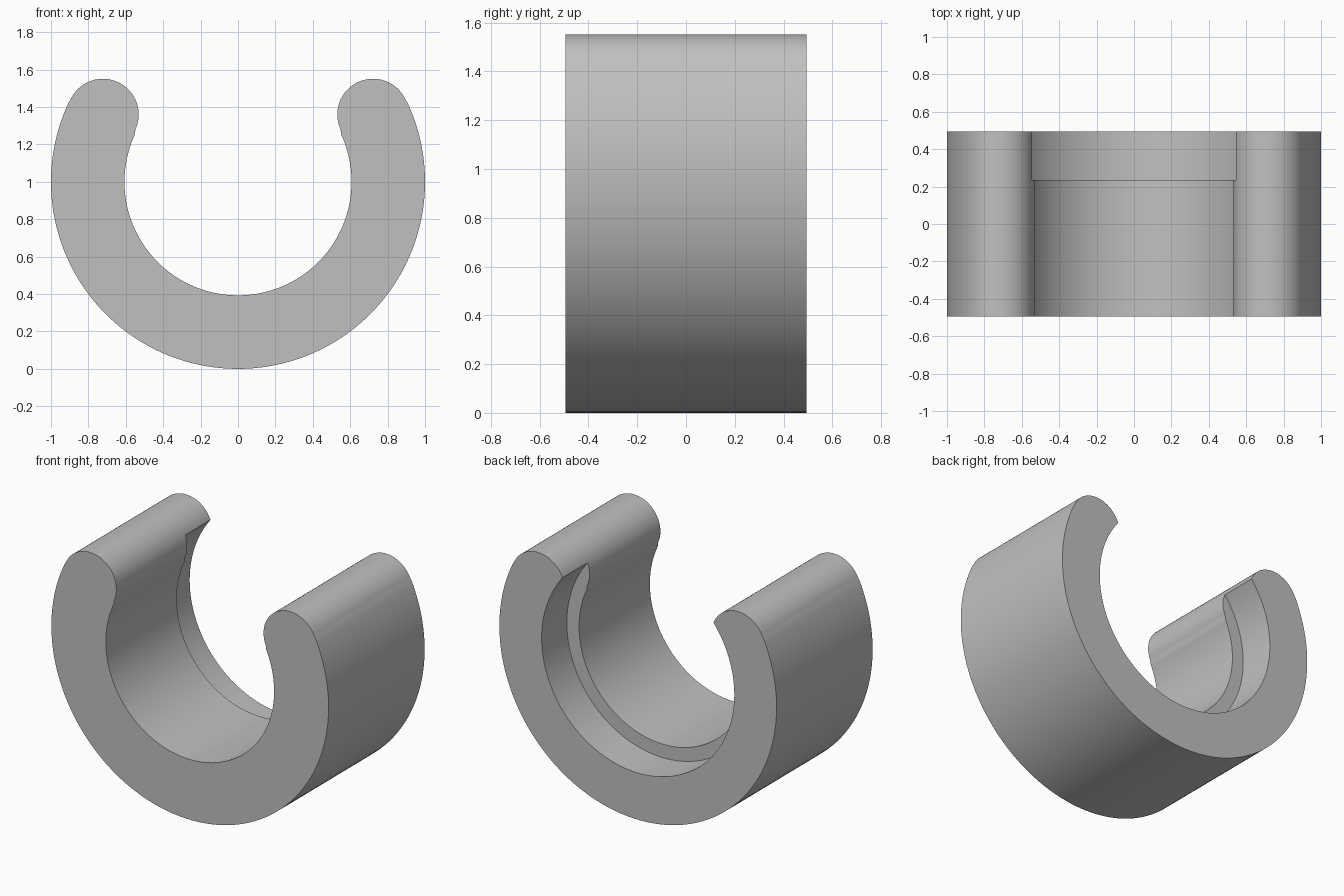
import bpy, bmesh
from math import cos, sin, radians
from mathutils import Vector, Matrix

if "Cube" in bpy.data.objects:
    bpy.data.objects.remove(bpy.data.objects["Cube"])

OUTER, INNER, RECESS = 1.0, 0.607, 0.695
HALF_DEPTH, LEDGE_Y = 0.495, 0.235
TIP, TIP_R = (0.722, 1.36), 0.191

grey = bpy.data.materials.new("plain grey")
grey.use_nodes = True
colour = (0.53, 0.53, 0.53, 1)
grey.diffuse_color = colour
grey.node_tree.nodes["Principled BSDF"].inputs["Base Color"].default_value = colour


def arc(centre, radius, start, end, steps):
    """Points on an arc in the xz plane, angles in degrees."""
    angles = [radians(start + (end - start) * i / steps) for i in range(steps + 1)]
    return [(centre[0] + radius * cos(a), centre[1] + radius * sin(a)) for a in angles]


# Half outline: outer wall, rounded tip, inner wall
half = (arc((0, 1), OUTER, -90, 25.2, 64)
        + arc(TIP, TIP_R, 24, 205, 40)
        + arc((0, 1), INNER, 25, -90, 64))
outline = half + [(-x, z) for x, z in reversed(half[1:-1])]

# Open ring body extruded along y
bm = bmesh.new()
face = bm.faces.new([bm.verts.new((x, -HALF_DEPTH, z)) for x, z in outline])
extruded = bmesh.ops.extrude_face_region(bm, geom=[face])["geom"]
bmesh.ops.translate(bm, vec=Vector((0, 2 * HALF_DEPTH, 0)),
                    verts=[g for g in extruded if isinstance(g, bmesh.types.BMVert)])
bmesh.ops.recalc_face_normals(bm, faces=bm.faces)
mesh = bpy.data.meshes.new("open_ring")
bm.to_mesh(mesh)
bm.free()
ring = bpy.data.objects.new("open_ring", mesh)
bpy.context.collection.objects.link(ring)
mesh.materials.append(grey)

# Wider bore cut into the back end
bpy.ops.mesh.primitive_cylinder_add(vertices=180, radius=RECESS, depth=1,
                                    location=(0, LEDGE_Y + 0.5, 1),
                                    rotation=(radians(90), 0, 0))
cutter = bpy.context.object
cutter.name = "recess_cutter"
cutter.hide_render = True
cutter.data.materials.append(grey)

bpy.ops.object.select_all(action='DESELECT')
bpy.context.view_layer.objects.active = ring
ring.select_set(True)
cut = ring.modifiers.new("back_recess", 'BOOLEAN')
cut.operation, cut.solver, cut.object = 'DIFFERENCE', 'EXACT', cutter
bpy.ops.object.modifier_apply(modifier=cut.name)
bpy.data.objects.remove(cutter)

bpy.ops.object.shade_smooth_by_angle(angle=radians(30))
